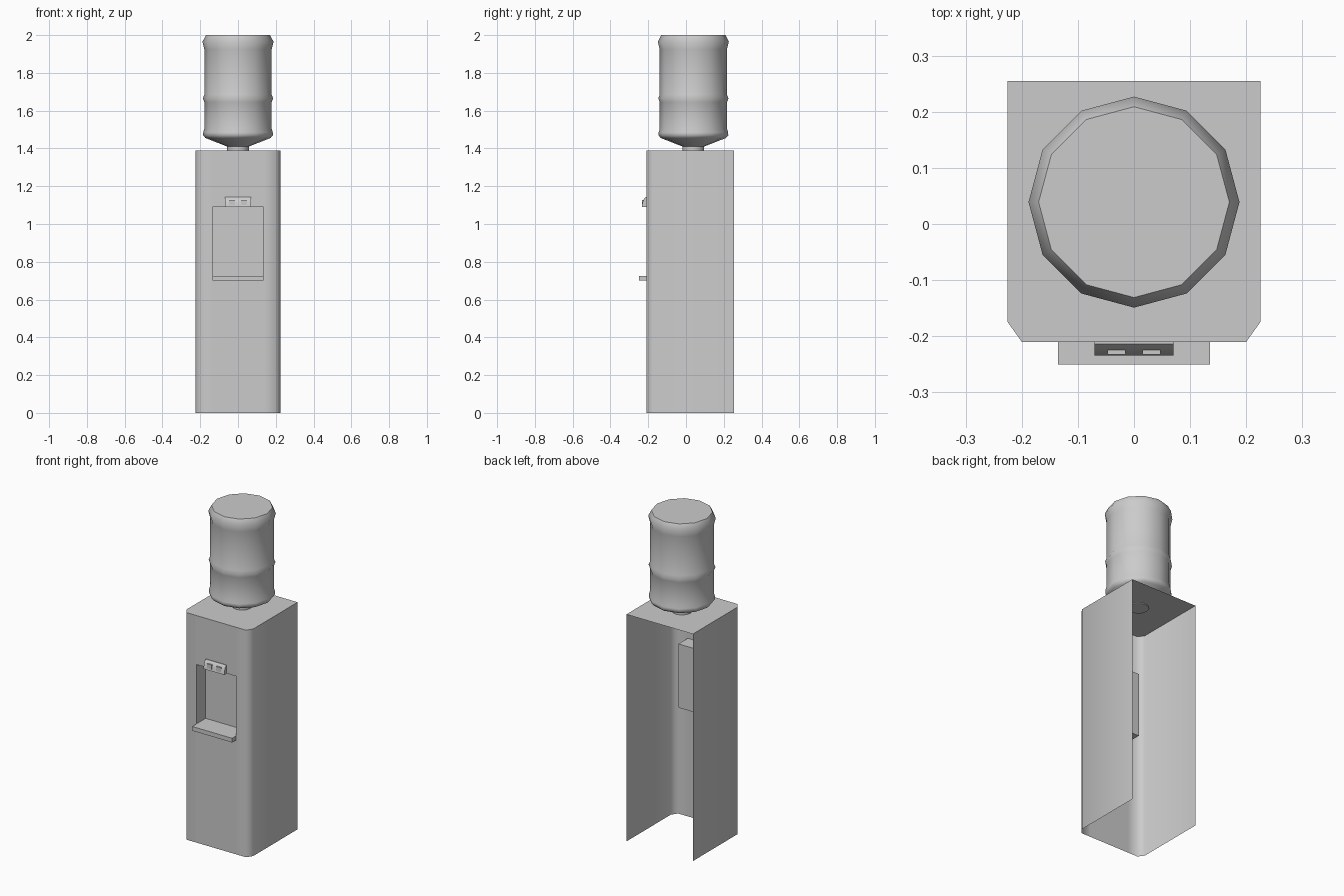
import bpy, bmesh, math

cube = bpy.data.objects.get("Cube")
if cube:
    bpy.data.objects.remove(cube, do_unlink=True)

grey = bpy.data.materials.new("plain grey")
grey.use_nodes = True
colour = (0.6, 0.6, 0.6, 1)
grey.diffuse_color = colour
grey.node_tree.nodes["Principled BSDF"].inputs["Base Color"].default_value = colour


def finish(name, bm, angle=60, recalc=True):
    bmesh.ops.remove_doubles(bm, verts=bm.verts, dist=1e-5)
    if recalc:
        bmesh.ops.recalc_face_normals(bm, faces=bm.faces)
    mesh = bpy.data.meshes.new(name)
    bm.to_mesh(mesh)
    bm.free()
    mesh.materials.append(grey)
    ob = bpy.data.objects.new(name, mesh)
    bpy.context.collection.objects.link(ob)
    bpy.ops.object.select_all(action='DESELECT')
    ob.select_set(True)
    bpy.context.view_layer.objects.active = ob
    bpy.ops.object.shade_smooth_by_angle(angle=math.radians(angle))
    return ob


def face(bm, *points):
    return bm.faces.new([bm.verts.new(p) for p in points])


def prism(name, outline, x0, x1):
    """Extrude a (y, z) outline along x."""
    bm = bmesh.new()
    f = face(bm, *[(x0, y, z) for y, z in outline])
    ext = bmesh.ops.extrude_face_region(bm, geom=[f])["geom"]
    verts = [v for v in ext if isinstance(v, bmesh.types.BMVert)]
    bmesh.ops.translate(bm, verts=verts, vec=(x1 - x0, 0, 0))
    return finish(name, bm, 30)


W, FRONT, BACK, TOP = 0.225, -0.21, 0.255, 1.39
FLAT, CHAMFER_Y = 0.2, -0.175
OPEN_X, OPEN_LOW, OPEN_HIGH, OPEN_BACK = 0.135, 0.70, 1.09, -0.12

# Cabinet shell, open at the back and underneath, with a recess in the front
bm = bmesh.new()
xs = (-FLAT, -OPEN_X, OPEN_X, FLAT)
zs = (0, OPEN_LOW, OPEN_HIGH, TOP)
for i in range(3):
    for j in range(3):
        if (i, j) != (1, 1):
            a, b, c, d = xs[i], xs[i + 1], zs[j], zs[j + 1]
            face(bm, (a, FRONT, c), (b, FRONT, c), (b, FRONT, d), (a, FRONT, d))
for s in (-1, 1):
    walls = [(s * FLAT, FRONT), (s * W, CHAMFER_Y), (s * W, BACK)]
    for (xa, ya), (xb, yb) in zip(walls, walls[1:]):
        for c, d in zip(zs, zs[1:]):
            face(bm, (xa, ya, c), (xb, yb, c), (xb, yb, d), (xa, ya, d))
    # Recess side walls
    x = s * OPEN_X
    face(bm, (x, FRONT, OPEN_LOW), (x, OPEN_BACK, OPEN_LOW),
         (x, OPEN_BACK, OPEN_HIGH), (x, FRONT, OPEN_HIGH))
for z in (OPEN_LOW, OPEN_HIGH):
    face(bm, (-OPEN_X, FRONT, z), (OPEN_X, FRONT, z),
         (OPEN_X, OPEN_BACK, z), (-OPEN_X, OPEN_BACK, z))
face(bm, (-OPEN_X, OPEN_BACK, OPEN_LOW), (OPEN_X, OPEN_BACK, OPEN_LOW),
     (OPEN_X, OPEN_BACK, OPEN_HIGH), (-OPEN_X, OPEN_BACK, OPEN_HIGH))
face(bm, (-W, BACK, TOP), (-W, CHAMFER_Y, TOP), (-FLAT, FRONT, TOP), (-OPEN_X, FRONT, TOP),
     (OPEN_X, FRONT, TOP), (FLAT, FRONT, TOP), (W, CHAMFER_Y, TOP), (W, BACK, TOP))
finish("cabinet", bm)

# Drip tray that also forms the recess floor
tray_top = OPEN_LOW + 0.026
prism("drip_tray", [(-0.25, OPEN_LOW), (OPEN_BACK, OPEN_LOW),
                    (OPEN_BACK, tray_top), (-0.25, tray_top)], -OPEN_X, OPEN_X)

# Sloped tap housing with two small levers
prism("tap_housing", [(FRONT, OPEN_HIGH), (-0.234, OPEN_HIGH), (-0.23, 1.115),
                      (-0.222, 1.133), (-0.214, 1.142), (FRONT, 1.142)], -0.07, 0.07)
for side, x in (("right", -0.031), ("left", 0.031)):
    prism(side + "_tap_lever", [(-0.224, 1.1), (-0.233, 1.1), (-0.233, 1.127),
                                (-0.224, 1.127)], x - 0.016, x + 0.016)

# Twelve-sided water bottle, upside down
profile = [(0.057, 1.385), (0.057, 1.41), (0.172, 1.455), (0.185, 1.47), (0.184, 1.485),
           (0.178, 1.505), (0.178, 1.645), (0.186, 1.665), (0.178, 1.685),
           (0.178, 1.925), (0.188, 1.965), (0.17, 2.0)]
SIDES = 12
bm = bmesh.new()
rings = []
for r, z in profile:
    turn = [2 * math.pi * k / SIDES for k in range(SIDES)]
    rings.append([bm.verts.new((r * math.cos(t), 0.039 + r * math.sin(t), z)) for t in turn])
for low, high in zip(rings, rings[1:]):
    for k in range(SIDES):
        n = (k + 1) % SIDES
        bm.faces.new((low[k], low[n], high[n], high[k]))
bm.faces.new(rings[0])
bm.faces.new(rings[-1])
finish("water_bottle", bm)
